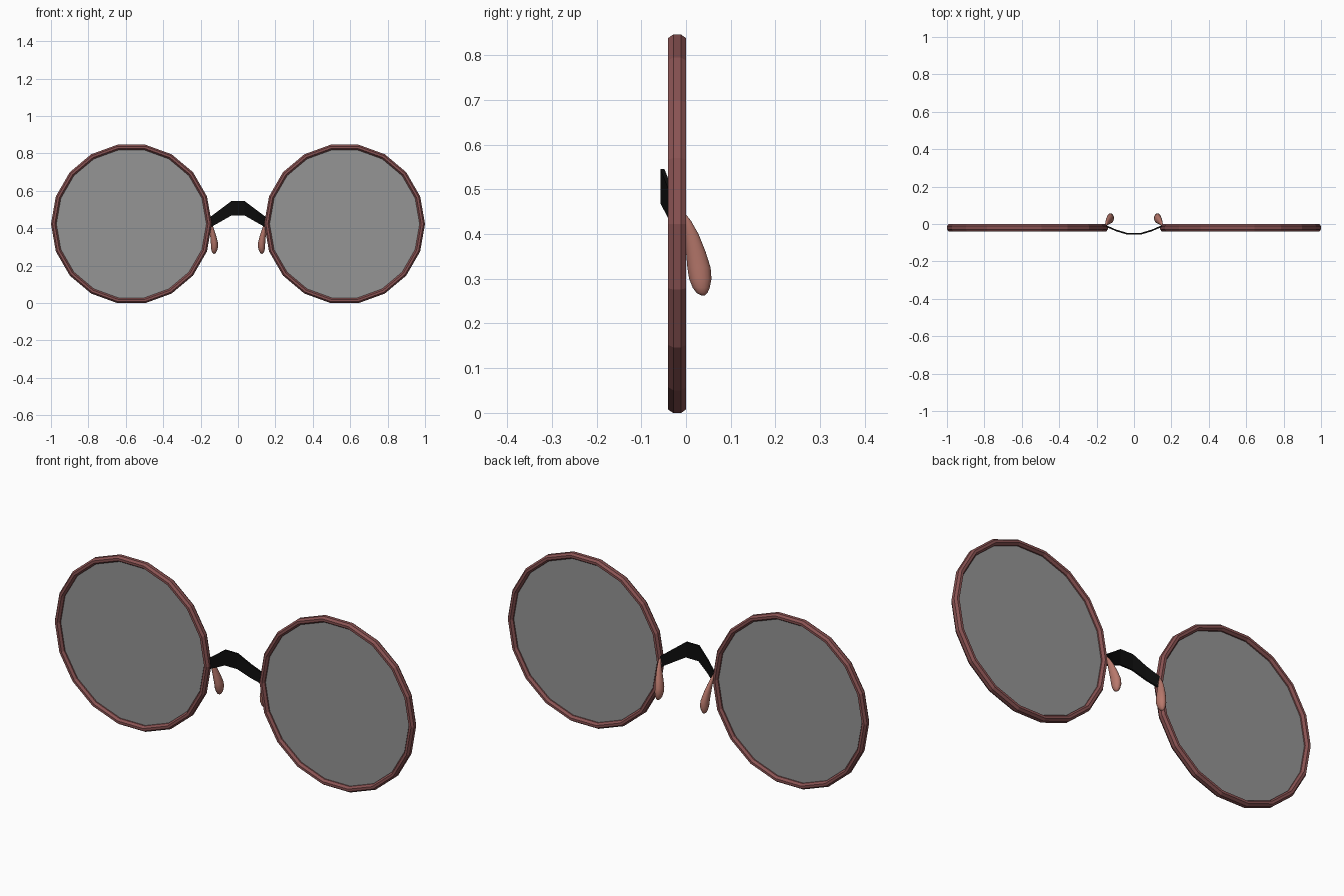
import bpy, bmesh, math
from mathutils import Vector

cube = bpy.data.objects.get("Cube")
if cube:
    bpy.data.objects.remove(cube)

SIDES = 18
RIM_R, RIM_X, RIM_Y, RIM_Z = 0.43, 0.57, -0.02, 0.423
TUBE_R, TUBE_Y = 0.0145, 0.0215


def material(name, rgb):
    m = bpy.data.materials.new(name)
    m.use_nodes = True
    m.diffuse_color = (*rgb, 1)
    m.node_tree.nodes["Principled BSDF"].inputs["Base Color"].default_value = (*rgb, 1)
    return m


rim_mat = material("dark red frame", (0.25, 0.085, 0.085))
lens_mat = material("grey lens", (0.3, 0.3, 0.3))
bridge_mat = material("black bridge", (0.004, 0.004, 0.004))
pad_mat = material("pink nose pad", (0.48, 0.19, 0.15))


def loft(name, rings, mat, closed=False, smooth=False):
    """Skin a sequence of equal-sized point rings."""
    bm = bmesh.new()
    loops = [[bm.verts.new(p) for p in ring] for ring in rings]
    n = len(loops[0])
    pairs = list(zip(loops, loops[1:]))
    if closed:
        pairs.append((loops[-1], loops[0]))
    else:
        bm.faces.new(loops[0])
        bm.faces.new(loops[-1])
    for a, b in pairs:
        for i in range(n):
            j = (i + 1) % n
            bm.faces.new((a[i], a[j], b[j], b[i]))
    bmesh.ops.recalc_face_normals(bm, faces=bm.faces)
    for f in bm.faces:
        f.smooth = smooth
    mesh = bpy.data.meshes.new(name)
    bm.to_mesh(mesh)
    bm.free()
    mesh.materials.append(mat)
    obj = bpy.data.objects.new(name, mesh)
    bpy.context.collection.objects.link(obj)
    return obj


def circle(n, offset=0.0):
    return [(math.cos(2 * math.pi * (i + offset) / n),
             math.sin(2 * math.pi * (i + offset) / n)) for i in range(n)]


# Nose pad path: outward x, y, z, half width, half depth
PAD = [(0.150, -0.008, 0.450, 0.003, 0.003),
       (0.147, 0.002, 0.430, 0.007, 0.009),
       (0.141, 0.012, 0.400, 0.011, 0.016),
       (0.133, 0.022, 0.360, 0.016, 0.022),
       (0.127, 0.029, 0.325, 0.019, 0.026),
       (0.126, 0.032, 0.300, 0.019, 0.025),
       (0.127, 0.034, 0.280, 0.015, 0.019),
       (0.128, 0.036, 0.268, 0.009, 0.012),
       (0.128, 0.038, 0.263, 0.003, 0.004)]

for side, s in (("left", 1), ("right", -1)):
    # Eighteen-sided rim with an octagonal section
    rings = []
    for ca, sa in circle(SIDES):
        ring = []
        for cr, cy in circle(8, 0.5):
            r = RIM_R - TUBE_R + TUBE_R * cr / math.cos(math.pi / 8)
            ring.append((s * RIM_X + r * ca,
                         RIM_Y + TUBE_Y * cy / math.cos(math.pi / 8) * 0.95,
                         RIM_Z + r * sa))
        rings.append(ring)
    loft(side + "_rim", rings, rim_mat, closed=True)

    # Thin lens disc
    lens_r = RIM_R - TUBE_R
    discs = [[(s * RIM_X + lens_r * c, RIM_Y + dy, RIM_Z + lens_r * d)
              for c, d in circle(SIDES)] for dy in (-0.002, 0.002)]
    loft(side + "_lens", discs, lens_mat)

    # Teardrop nose pad
    drops = [[(s * x + w * c, y + d * t, z) for c, t in circle(16)]
             for x, y, z, w, d in PAD]
    loft(side + "_nose_pad", drops, pad_mat, smooth=True)

# Bridge ribbon: x, y, lower z, upper z, mirrored across the middle
half = [(0.155, -0.008, 0.400, 0.455), (0.095, -0.034, 0.434, 0.500),
        (0.035, -0.052, 0.468, 0.545)]
path = [(-x, y, a, b) for x, y, a, b in half] + half[::-1]
sections = [[(x, y - 0.005, a), (x, y + 0.004, a),
             (x, y + 0.004, b), (x, y - 0.005, b)] for x, y, a, b in path]
loft("bridge", sections, bridge_mat)
